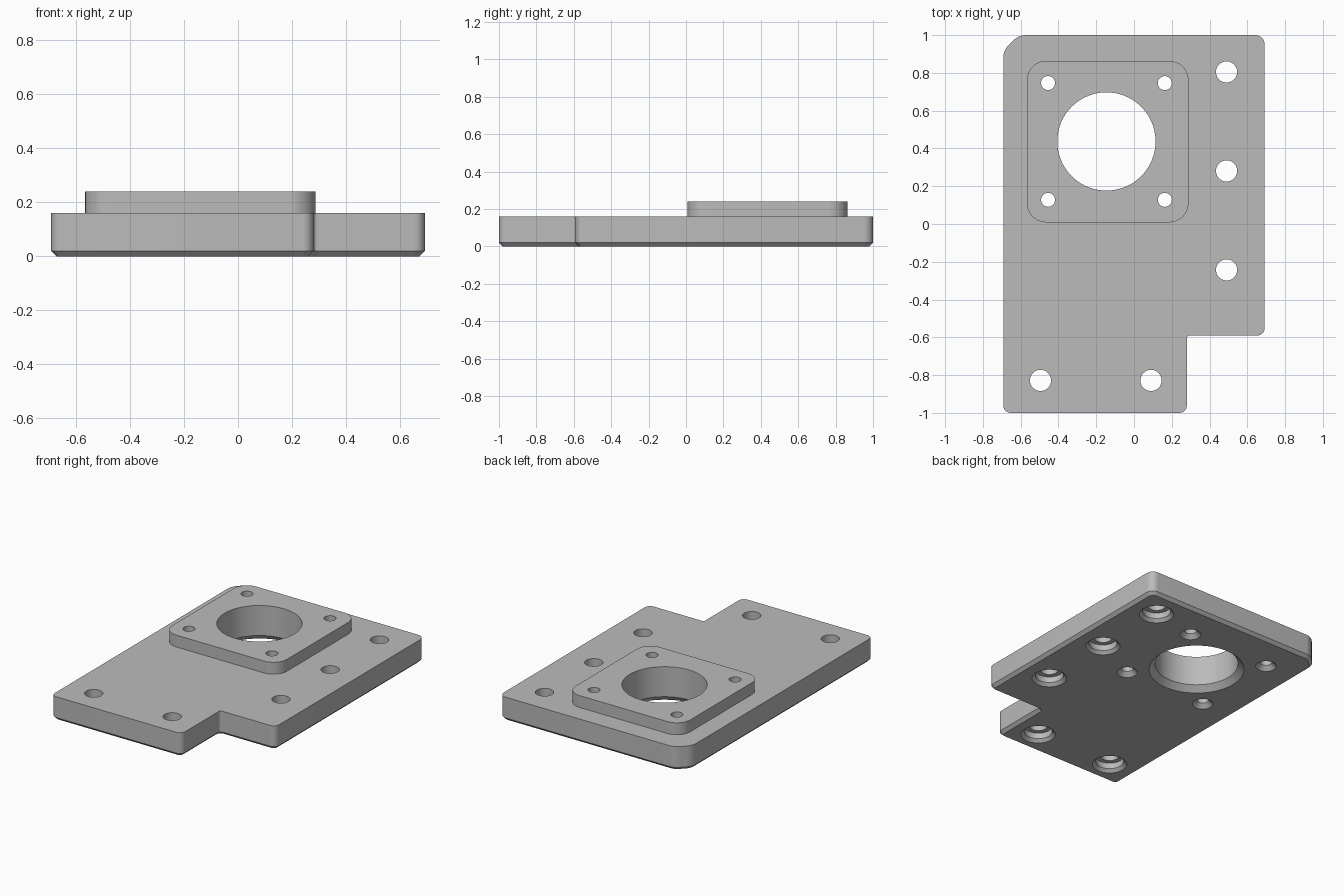
import bpy
import bmesh
import math
from mathutils import Vector

cube = bpy.data.objects.get("Cube")
if cube:
    bpy.data.objects.remove(cube, do_unlink=True)

# Single metal colour
metal = bpy.data.materials.new("grey metal")
metal.use_nodes = True
GREY = (0.5, 0.5, 0.5, 1)
metal.diffuse_color = GREY
metal.node_tree.nodes["Principled BSDF"].inputs["Base Color"].default_value = GREY


def rounded(corners, steps=8):
    """Fillet each (x, y, radius) corner of a counter-clockwise outline."""
    points = []
    n = len(corners)
    for i, (x, y, r) in enumerate(corners):
        p = Vector((x, y))
        a = (Vector(corners[i - 1][:2]) - p).normalized()
        b = (Vector(corners[(i + 1) % n][:2]) - p).normalized()
        half = a.angle(b) / 2
        centre = p + (a + b).normalized() * r / math.sin(half)
        start = p + a * r / math.tan(half) - centre
        end = p + b * r / math.tan(half) - centre
        sweep = math.atan2(start.x * end.y - start.y * end.x, start.dot(end))
        base = math.atan2(start.y, start.x)
        for k in range(steps + 1):
            t = base + sweep * k / steps
            points.append((centre.x + r * math.cos(t), centre.y + r * math.sin(t)))
    return points


def loft(name, rings):
    """Skin equal-length rings of 3D points and cap both ends."""
    bm = bmesh.new()
    loops = [[bm.verts.new(p) for p in ring] for ring in rings]
    n = len(loops[0])
    for low, high in zip(loops, loops[1:]):
        for i in range(n):
            j = (i + 1) % n
            bm.faces.new((low[i], low[j], high[j], high[i]))
    bm.faces.new(loops[0][::-1])
    bm.faces.new(loops[-1])
    bmesh.ops.recalc_face_normals(bm, faces=bm.faces)
    mesh = bpy.data.meshes.new(name)
    bm.to_mesh(mesh)
    bm.free()
    mesh.materials.append(metal)
    obj = bpy.data.objects.new(name, mesh)
    bpy.context.collection.objects.link(obj)
    return obj


def at_height(points, z):
    return [(x, y, z) for x, y in points]


def drill(name, x, y, profile, sides):
    """Round cutter from (radius, z) steps."""
    rings = [[(x + r * math.cos(math.tau * k / sides),
               y + r * math.sin(math.tau * k / sides), z) for k in range(sides)]
             for r, z in profile]
    return loft(name, rings)


TOP, PAD_TOP, EDGE = 0.16, 0.24, 0.02


def plate_outline(d):
    """Stepped plate outline shrunk inward by d."""
    k = d * 0.41
    return rounded([
        (-0.692 + d, -1 + d, 0.04 - d), (0.28 - d, -1 + d, 0.04 - d),
        (0.28 - d, -0.59 + d, 0.015 + d), (0.692 - d, -0.59 + d, 0.04 - d),
        (0.692 - d, 1 - d, 0.05 - d), (-0.61 + k, 1 - d, 0.09 - d),
        (-0.692 + d, 0.918 - k, 0.09 - d)])


# Base plate with a bevelled lower edge
plate = loft("base_plate", [at_height(plate_outline(EDGE), 0),
                            at_height(plate_outline(0), EDGE),
                            at_height(plate_outline(0), TOP)])

# Raised pad around the bore
cx, cy, half = -0.139, 0.436, 0.427
pad_outline = rounded([(cx + sx * half, cy + sy * half, 0.1)
                       for sx, sy in ((-1, -1), (1, -1), (1, 1), (-1, 1))], 12)
pad = loft("raised_pad", [at_height(pad_outline, TOP), at_height(pad_outline, PAD_TOP)])


def chamfered(r, c):
    """Through hole with a chamfer of size c on the underside."""
    return [(r + c + 0.02, -0.02), (r, c), (r, 0.3)]


# Main bore and four pad screw holes
hx, hy = -0.146, 0.437
pad_cutters = [drill("bore_cutter", hx, hy, chamfered(0.26, 0.038), 96)]
for sx in (-1, 1):
    for sy in (-1, 1):
        pad_cutters.append(drill("pad_hole_cutter", hx + sx * 0.309, hy + sy * 0.309,
                                 chamfered(0.037, 0.028), 32))

# Counterbored mounting holes
counterbore = [(0.128, -0.02), (0.088, EDGE), (0.088, 0.06), (0.056, 0.06), (0.056, 0.3)]
mounts = [(0.49, 0.805), (0.49, 0.281), (0.49, -0.243), (0.09, -0.828), (-0.495, -0.828)]
mount_cutters = [drill("mount_hole_cutter", x, y, counterbore, 40) for x, y in mounts]


def cut(obj, cutters):
    """Subtract the cutters and bake the result."""
    for cutter in cutters:
        mod = obj.modifiers.new("hole", "BOOLEAN")
        mod.operation = "DIFFERENCE"
        mod.solver = "EXACT"
        mod.object = cutter
    graph = bpy.context.evaluated_depsgraph_get()
    mesh = bpy.data.meshes.new_from_object(obj.evaluated_get(graph))
    obj.modifiers.clear()
    obj.data = mesh


cut(plate, pad_cutters + mount_cutters)
cut(pad, pad_cutters)
for cutter in pad_cutters + mount_cutters:
    bpy.data.objects.remove(cutter, do_unlink=True)

# Smooth walls, crisp edges
bpy.ops.object.select_all(action="DESELECT")
for obj in (plate, pad):
    obj.select_set(True)
bpy.context.view_layer.objects.active = plate
bpy.ops.object.shade_smooth_by_angle(angle=math.radians(30))
